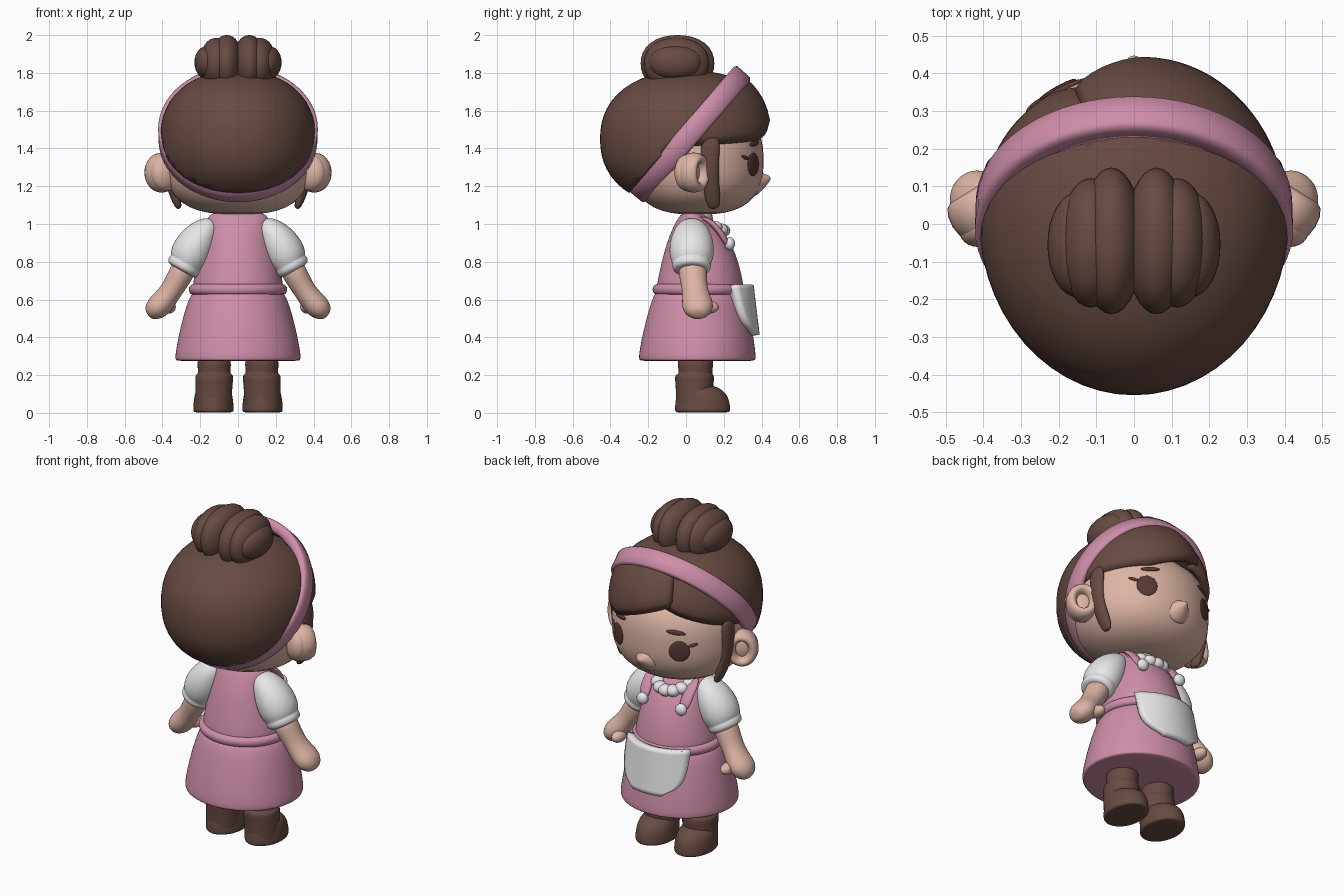
import bpy, bmesh, math
from mathutils import Vector, Matrix

if "Cube" in bpy.data.objects:
    bpy.data.objects.remove(bpy.data.objects["Cube"])


def material(name, rgb):
    m = bpy.data.materials.new(name)
    m.diffuse_color = (*rgb, 1)
    m.use_nodes = True
    m.node_tree.nodes["Principled BSDF"].inputs["Base Color"].default_value = m.diffuse_color
    return m


BROWN = material("hair_brown", (0.135, 0.07, 0.054))
EYE = material("eye_brown", (0.095, 0.042, 0.034))
PINK = material("dress_pink", (0.62, 0.27, 0.40))
WHITE = material("cotton_white", (0.80, 0.80, 0.80))
SKIN = material("skin", (0.72, 0.46, 0.37))
BAND_C = Vector((0, 0.02, 1.475))          # headband centre and plane normal
BAND_N = Vector((0, -0.757, 0.653))


def finish(name, bm, mat, sub=0):
    bmesh.ops.recalc_face_normals(bm, faces=bm.faces)
    me = bpy.data.meshes.new(name)
    bm.to_mesh(me)
    bm.free()
    me.materials.append(mat)
    me.shade_smooth()
    ob = bpy.data.objects.new(name, me)
    bpy.context.collection.objects.link(ob)
    if sub:
        ob.modifiers.new("smooth", "SUBSURF").levels = sub
        ob.modifiers["smooth"].render_levels = sub
    return ob


def surf(d, rad, p):
    """Point along direction d on a form round in plan and squarer in height."""
    flat = math.hypot(d[0] / rad[0], d[1] / rad[1])
    return Vector(d) * (flat ** p + abs(d[2] / rad[2]) ** p) ** (-1 / p)


def blob(name, c, rad, mat, p=2.0, rot=None, cut=None, seg=32):
    bm = bmesh.new()
    bmesh.ops.create_uvsphere(bm, u_segments=seg, v_segments=seg // 2, radius=1)
    for v in bm.verts:
        q = Vector([x * r for x, r in zip(v.co, rad)])
        q = surf(q.normalized(), rad, p)
        v.co = Vector(c) + (rot @ q if rot else q)
    if cut:
        g = bm.verts[:] + bm.edges[:] + bm.faces[:]
        r = bmesh.ops.bisect_plane(bm, geom=g, plane_co=cut[0], plane_no=cut[1], clear_inner=True)
        edges = [e for e in r["geom_cut"] if isinstance(e, bmesh.types.BMEdge)]
        bmesh.ops.holes_fill(bm, edges=edges)
    return finish(name, bm, mat)


def sweep(name, st, mat, level=False, n=16, sub=2):
    """Loft of elliptical rings; each station is x, y, z, radius a, radius b."""
    bm = bmesh.new()
    rings = []
    for i, s in enumerate(st):
        a, b = st[max(i - 1, 0)], st[min(i + 1, len(st) - 1)]
        t = Vector((0, 0, 1)) if level else (Vector(b[:3]) - Vector(a[:3])).normalized()
        u = (Vector((0, 1, 0)).cross(t) if abs(t.y) < .9 else Vector((1, 0, 0))).normalized()
        w = t.cross(u)
        rings.append([bm.verts.new(Vector(s[:3]) + u * s[3] * math.cos(k * math.tau / n)
                                   + w * s[4] * math.sin(k * math.tau / n)) for k in range(n)])
    for r0, r1 in zip(rings, rings[1:]):
        for k in range(n):
            bm.faces.new((r0[k], r0[(k + 1) % n], r1[(k + 1) % n], r1[k]))
    bm.faces.new(rings[0])
    bm.faces.new(rings[-1])
    return finish(name, bm, mat, sub)


def closed_ring(name, rows, mat):
    """Skin a closed loop of closed cross-sections."""
    bm = bmesh.new()
    vs = [[bm.verts.new(p) for p in row] for row in rows]
    n, m = len(vs), len(vs[0])
    for i in range(n):
        for j in range(m):
            k, l = (i + 1) % n, (j + 1) % m
            bm.faces.new((vs[i][j], vs[k][j], vs[k][l], vs[i][l]))
    return finish(name, bm, mat)


# --- head ---
HEAD_C, HEAD_R, HEAD_P = Vector((0, 0.06, 1.335)), (0.385, 0.35, 0.285), 2.7
blob("head", HEAD_C, HEAD_R, SKIN, HEAD_P, seg=48)
sweep("nose", [(0, .34, 1.225, .11, .10), (0, .385, 1.228, .075, .065), (0, .415, 1.235, .042, .036),
               (0, .438, 1.243, .02, .018), (0, .447, 1.245, .008, .008)], SKIN, n=12)


def face_point(x, z):
    f = (1 - abs((z - HEAD_C.z) / HEAD_R[2]) ** HEAD_P) ** (2 / HEAD_P)
    return Vector((x, HEAD_C.y + HEAD_R[1] * math.sqrt(f - (x / HEAD_R[0]) ** 2), z))


def face_plate(name, x, z, w, h, tilt):
    e = 0.01
    p = face_point(x, z)
    dx = (face_point(x + e, z) - face_point(x - e, z)).normalized()
    dz = (face_point(x, z + e) - face_point(x, z - e)).normalized()
    nrm = dz.cross(dx).normalized()
    rot = Matrix((dx, nrm, dx.cross(nrm))).transposed() @ Matrix.Rotation(tilt, 3, 'Y')
    blob(name, p, (w, 0.009, h), EYE, rot=rot, seg=20)


for s, side in ((1, "right"), (-1, "left")):
    face_plate(side + "_eye", s * .205, 1.315, .058, .062, 0)
    face_plate(side + "_lash", s * .265, 1.352, .03, .009, -s * .3)
    face_plate(side + "_brow", s * .185, 1.425, .055, .013, s * .12)
    # ear: deep cup with a rolled rim, opening forward
    rot = Matrix.Rotation(-s * math.radians(32), 3, 'Z')
    c = Vector((s * .41, .05, 1.272))
    blob(side + "_ear_cup", c - rot @ Vector((0, .05, 0)), (.088, .06, .098), SKIN, rot=rot)
    closed_ring(side + "_ear_rim", [
        [c + rot @ Vector(((.062 + .03 * math.cos(b)) * math.cos(a), .058 * math.sin(b) - .012,
                           (.076 + .03 * math.cos(b)) * math.sin(a)))
         for b in (j * math.tau / 12 for j in range(12))]
        for a in (i * math.tau / 28 for i in range(28))], SKIN)
    # side lock of hair in front of the ear
    sweep(side + "_side_lock", [(s * .31, .15, 1.08, .012, .025), (s * .322, .145, 1.11, .025, .042),
                                (s * .358, .13, 1.22, .03, .045), (s * .375, .125, 1.34, .03, .05),
                                (s * .37, .13, 1.48, .025, .06)], BROWN, n=12)

# --- hair ---
blob("back_hair", (0, .015, 1.45), (.412, .47, .362), BROWN, 2.25,
     cut=(BAND_C + BAND_N * .04, BAND_N), seg=56)


def fringe(name, a0, a1, rad, low, puff):
    """Shell of hair from the hairline up to the headband, between two azimuths."""
    bm = bmesh.new()
    na, ne, c = 32, 14, Vector((0, .03, 1.45))
    grid = []
    for i in range(na + 1):
        f = i / na
        a = math.radians(a0 + (a1 - a0) * f)
        e0 = math.radians(low(f))
        col = []
        for j in range(ne + 1):
            e = e0 + (math.radians(82) - e0) * j / ne
            d = (math.sin(a) * math.cos(e), math.cos(a) * math.cos(e), math.sin(e))
            tuck = 1 - .04 * (j == 0)
            col.append(bm.verts.new(c + surf(d, rad, 2.3) * puff(f) * tuck))
        grid.append(col)
    for i in range(na):
        for j in range(ne):
            bm.faces.new((grid[i][j], grid[i + 1][j], grid[i + 1][j + 1], grid[i][j + 1]))
    bmesh.ops.bisect_plane(bm, geom=bm.verts[:] + bm.edges[:] + bm.faces[:],
                           plane_co=BAND_C - BAND_N * .03, plane_no=BAND_N, clear_outer=True)
    ob = finish(name, bm, BROWN)
    m = ob.modifiers.new("thickness", "SOLIDIFY")
    m.thickness, m.offset = .05, 0
    m.use_even_offset = False


fringe("large_fringe", -24, 108, (.385, .40, .385), lambda f: 20 - 16 * min(1, f * 2.5) - 10 * f,
       lambda f: .92 + .08 * min(1, 5 * f) ** .5 - .02 * f)
fringe("small_fringe", -108, -20, (.385, .365, .375), lambda f: -6 + 24 * f ** 1.6,
       lambda f: .98 + .02 * f - .05 * max(0, 6 * f - 5))

# headband: flat ring tilted from the nape to the top of the forehead
tilt = Matrix.Rotation(math.atan2(.757, .653), 3, 'X')
prof = ((.38, -.05), (.42, -.057), (.436, -.045), (.438, .045), (.425, .057), (.38, .05))
closed_ring("headband", [[BAND_C + tilt @ Vector((r * .965 * math.cos(a), r * math.sin(a), h))
                          for r, h in prof] for a in (i * math.tau / 64 for i in range(64))], PINK)

# bun made of overlapping lobes
for s, side in ((1, "right"), (-1, "left")):
    blob(side + "_bun_inner", (s * .06, -.045, 1.85), (.085, .195, .15), BROWN, 2.2)
    blob(side + "_bun_middle", (s * .115, -.05, 1.85), (.085, .172, .135), BROWN, 2.2)
    blob(side + "_bun_outer", (s * .15, -.055, 1.855), (.08, .14, .09), BROWN, 2.2)

# --- dress ---
sweep("neck", [(0, .06, .95, .09, .09), (0, .06, 1.1, .09, .09)], SKIN, level=True)
sweep("bodice", [(0, .075, .62, .24, .235), (0, .075, .68, .243, .232), (0, .075, .78, .222, .21),
                 (0, .07, .88, .197, .18), (0, .06, .96, .178, .14), (0, .045, 1.02, .168, .095),
                 (0, .035, 1.055, .148, .06), (0, .03, 1.06, .10, .03)], PINK, level=True, n=24)
SKIRT = [(0, .06, .275, .325, .30), (0, .06, .28, .336, .313), (0, .06, .32, .334, .311),
         (0, .063, .42, .315, .295), (0, .066, .54, .285, .267), (0, .07, .64, .25, .24)]
sweep("skirt", [(0, .06, .275, .2, .19)] + SKIRT + [(0, .07, .65, .2, .2)], PINK, level=True, n=24)
sweep("waistband", [(0, .072, .62, .24, .23), (0, .072, .632, .259, .247), (0, .072, .655, .266, .254),
                    (0, .072, .675, .258, .246), (0, .072, .69, .23, .22)], PINK, level=True, n=24)

# round-bottomed pocket standing off the skirt
bm = bmesh.new()
cols = []
for i in range(17):
    u = -1 + i / 8
    col = []
    for j in range(13):
        v = j / 12
        z = .675 - .265 * v
        x = u * .195 * max(1 - v ** 5, .2) ** .5
        k = (z - .32) / .32
        ry, rx = .31 - .065 * k, .335 - .08 * k
        y = .063 + ry * math.sqrt(1 - (x / rx) ** 2) + .008 + .022 * (1 - v)
        col.append(bm.verts.new((x, y, z)))
    cols.append(col)
for i in range(16):
    for j in range(12):
        bm.faces.new((cols[i][j], cols[i + 1][j], cols[i + 1][j + 1], cols[i][j + 1]))
pocket = finish("pocket", bm, WHITE)
mod = pocket.modifiers.new("thickness", "SOLIDIFY")
mod.thickness, mod.offset = .055, 0

# ruffled collar
for i in range(7):
    a = math.radians(-72 + 24 * i)
    blob(f"collar_ruffle_{i}", (.105 * math.sin(a), .07 + .125 * math.cos(a), 1.015 - .05 * math.cos(a)),
         (.042, .04, .034), WHITE, seg=16)

for s, side in ((1, "right"), (-1, "left")):
    # shoulder strap and its button
    sweep(side + "_strap", [(s * .12, .03, 1.045, .036, .018), (s * .14, .11, 1.03, .036, .018),
                            (s * .14, .18, .965, .036, .018), (s * .13, .225, .88, .034, .018)], PINK, n=10)
    blob(side + "_button", (s * .13, .232, .895), (.035, .028, .035), WHITE, seg=16)
    # puff sleeve with cuff
    sweep(side + "_sleeve", [(s * .12, .03, 1.01, .03, .04), (s * .155, .03, .985, .068, .085),
                             (s * .21, .03, .915, .104, .118), (s * .252, .03, .84, .112, .122),
                             (s * .27, .03, .80, .098, .108), (s * .276, .03, .79, .092, .102),
                             (s * .282, .03, .78, .097, .106), (s * .295, .03, .755, .09, .10),
                             (s * .298, .03, .75, .06, .06)], WHITE)
    # forearm, mitten hand and thumb
    sweep(side + "_arm", [(s * .27, .03, .80, .07, .08), (s * .315, .04, .71, .066, .074),
                          (s * .355, .048, .645, .058, .068), (s * .395, .058, .59, .066, .082),
                          (s * .435, .065, .55, .066, .085), (s * .47, .07, .525, .04, .05),
                          (s * .478, .07, .52, .015, .02)], SKIN)
    blob(side + "_thumb", (s * .365, .12, .56), (.036, .055, .034), SKIN, seg=20)
    # leg, boot shaft and foot
    sweep(side + "_boot_shaft", [(s * .13, .05, .01, .09, .09), (s * .13, .045, .03, .10, .10),
                                 (s * .128, .045, .12, .098, .10), (s * .126, .045, .185, .104, .107),
                                 (s * .126, .045, .20, .10, .103), (s * .126, .05, .208, .088, .09),
                                 (s * .126, .05, .225, .088, .092), (s * .126, .05, .32, .096, .105)],
          BROWN, level=True)
    sweep(side + "_boot_foot", [(s * .13, .085, .002, .09, .13), (s * .13, .088, .004, .11, .15),
                                (s * .13, .088, .03, .11, .15), (s * .13, .086, .08, .105, .143),
                                (s * .13, .078, .12, .096, .122), (s * .13, .06, .15, .07, .085)],
          BROWN, level=True)
